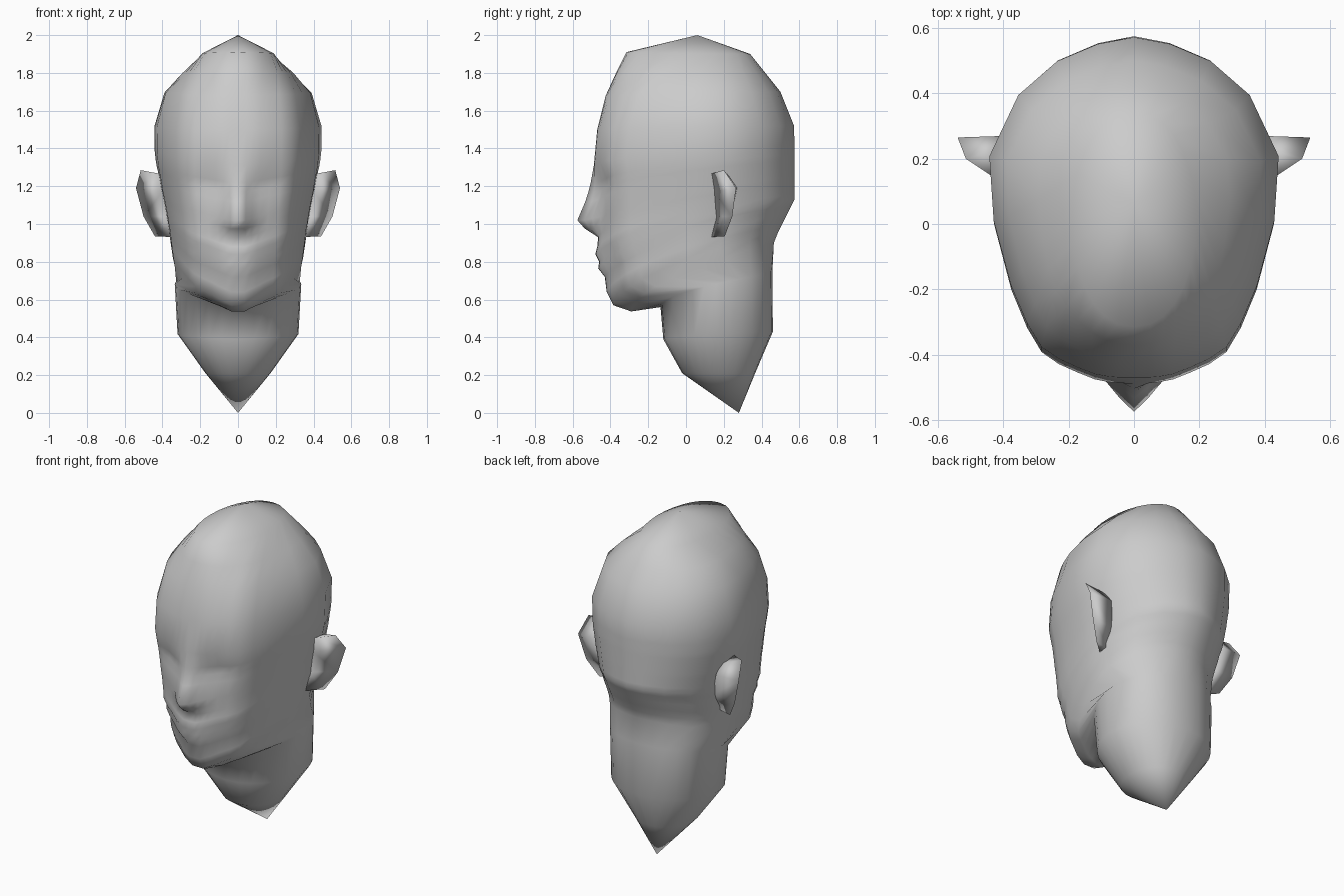
import bpy, bmesh, math

default_cube = bpy.data.objects.get("Cube")
if default_cube:
    bpy.data.objects.remove(default_cube, do_unlink=True)

# One plain clay grey for everything
clay = bpy.data.materials.new("clay grey")
clay.use_nodes = True
clay.diffuse_color = (0.6, 0.6, 0.6, 1)
shader = clay.node_tree.nodes["Principled BSDF"]
shader.inputs["Base Color"].default_value = clay.diffuse_color
shader.inputs["Roughness"].default_value = 0.8


def finish(name, bm):
    """Turn a bmesh into a smooth shaded object."""
    bmesh.ops.recalc_face_normals(bm, faces=bm.faces)
    for face in bm.faces:
        face.smooth = True
    mesh = bpy.data.meshes.new(name)
    bm.to_mesh(mesh)
    bm.free()
    mesh.materials.append(clay)
    obj = bpy.data.objects.new(name, mesh)
    bpy.context.collection.objects.link(obj)


def bell(value, centre, spread):
    return math.exp(-((value - centre) / spread) ** 2)


def ramp(table, z):
    """Linear lookup in rows sorted by rising z."""
    for a, b in zip(table, table[1:]):
        if a[0] <= z <= b[0]:
            t = (z - a[0]) / (b[0] - a[0])
            return [p + (q - p) * t for p, q in zip(a[1:], b[1:])]
    return None


# Nose: height, protrusion, half width
nose = [(0.93, 0, 0.1), (0.975, 0.075, 0.12), (1.02, 0.115, 0.125),
        (1.1, 0.075, 0.09), (1.22, 0.03, 0.07), (1.3, 0, 0.06)]


def face_shape(x, z):
    """Push the face back or forward at one spot."""
    # Eye sockets under the brow
    shift = 0.03 * bell(x, 0.16, 0.08) * bell(z, 1.22, 0.06)
    # Jaw and cheeks curve away from the lips
    shift += 0.035 * (1 - bell(x, 0, 0.12)) * bell(z, 0.82, 0.17)
    found = ramp(nose, z)
    if found:
        shift -= found[0] * max(0, 1 - x / found[1])
    return shift


# Half plan of the skull, from the face round to the back
skull_plan = [(0, 0), (0.1, 0), (0.18, 0.003), (0.27, 0.01), (0.39, 0.03), (0.52, 0.055),
              (0.64, 0.09), (0.74, 0.16), (0.85, 0.27), (0.97, 0.46),
              (1, 0.65), (0.8, 0.83), (0.53, 0.93), (0.25, 0.98), (0, 1)]
last = len(skull_plan) - 1
round_plan = [(math.sin(math.pi * i / last) ** 0.9, (1 - math.cos(math.pi * i / last)) / 2)
              for i in range(last)] + [(0, 1)]

# Rings that climb from face to nape:
# front height, back height, front y, back y, half width, roundness
levels = [
    (0.21, 0.21, -0.02, 0.366, 0.172, 1), (0.39, 0.43, -0.12, 0.46, 0.32, 1),
    (0.56, 0.74, -0.135, 0.457, 0.335, 1), (0.537, 0.9, -0.29, 0.465, 0.345, 0),
    (0.57, 0.95, -0.385, 0.485, 0.352, 0), (0.64, 1, -0.42, 0.51, 0.36, 0),
    (0.72, 1.05, -0.43, 0.535, 0.367, 0), (0.765, 1.08, -0.465, 0.55, 0.372, 0),
    (0.8, 1.1, -0.46, 0.56, 0.377, 0), (0.84, 1.13, -0.48, 0.575, 0.382, 0),
    (0.88, 1.16, -0.47, 0.575, 0.388, 0), (0.93, 1.19, -0.465, 0.575, 0.395, 0),
    (0.975, 1.22, -0.46, 0.575, 0.402, 0), (1.02, 1.25, -0.46, 0.575, 0.41, 0),
    (1.12, 1.31, -0.465, 0.575, 0.422, 0), (1.17, 1.34, -0.468, 0.575, 0.43, 0),
    (1.22, 1.37, -0.475, 0.575, 0.436, 0), (1.31, 1.42, -0.488, 0.574, 0.442, 0),
    (1.5, 1.52, -0.47, 0.572, 0.443, 0), (1.68, 1.7, -0.425, 0.5, 0.397, 0.1),
    (1.8, 1.8, -0.37, 0.42, 0.31, 0.4), (1.91, 1.9, -0.315, 0.34, 0.19, 1)]

# Head and neck in one skin
bm = bmesh.new()
rings = []
for z_front, z_back, front, back, width, roundness in levels:
    half = []
    for (ax, ay), (bx, by) in zip(skull_plan, round_plan):
        px, py = ax + (bx - ax) * roundness, ay + (by - ay) * roundness
        x, y = px * width, front + py * (back - front)
        z = z_front + (z_back - z_front) * py ** 0.55
        y += face_shape(x, z) * max(0, 1 - py / 0.46) * (1 - roundness)
        half.append((x, y, z))
    outline = half + [(-x, y, z) for x, y, z in half[-2:0:-1]]
    rings.append([bm.verts.new(co) for co in outline])
count = len(rings[0])
for low, high in zip(rings, rings[1:]):
    for i in range(count):
        j = (i + 1) % count
        bm.faces.new((low[i], low[j], high[j], high[i]))
# Pointed crown and pointed neck end
for ring, tip in ((rings[0], (0, 0.28, 0)), (rings[-1], (0, 0.06, 2))):
    point = bm.verts.new(tip)
    for i in range(count):
        bm.faces.new((ring[i], ring[(i + 1) % count], point))
finish("head_and_neck", bm)

# Ears: flared outer rim joined to the head in front and behind
rim = [(0.515, 0.2, 1.285), (0.54, 0.265, 1.19), (0.5, 0.245, 1.04), (0.44, 0.205, 0.935)]
front_root = [(0.41, 0.13, 1.265), (0.4, 0.15, 1.17), (0.36, 0.15, 1.04), (0.33, 0.11, 0.93)]
back_root = [(0.4, 0.23, 1.25), (0.39, 0.27, 1.19), (0.35, 0.24, 1.05), (0.32, 0.18, 0.94)]
for side, name in ((1, "left_ear"), (-1, "right_ear")):
    bm = bmesh.new()
    lines = [[bm.verts.new((side * x, y, z)) for x, y, z in line]
             for line in (front_root, rim, back_root)]
    for a, b in zip(lines, lines[1:] + lines[:1]):
        for i in range(len(rim) - 1):
            bm.faces.new((a[i], a[i + 1], b[i + 1], b[i]))
    for end in (0, -1):
        bm.faces.new([line[end] for line in lines])
    finish(name, bm)
